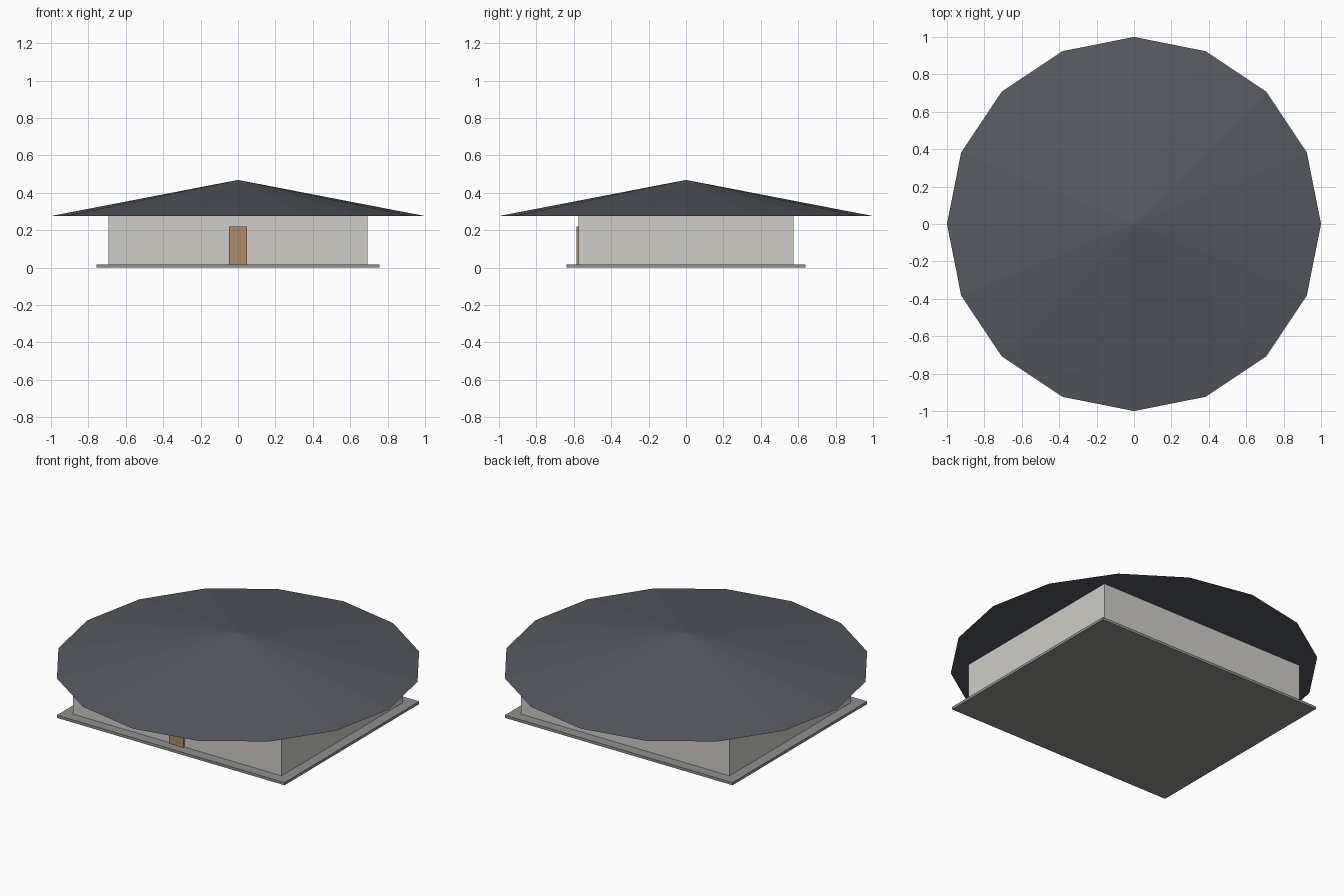
import bpy

if "Cube" in bpy.data.objects:
    bpy.data.objects.remove(bpy.data.objects["Cube"])


def material(name, rgb):
    mat = bpy.data.materials.new(name)
    mat.diffuse_color = (*rgb, 1)
    mat.use_nodes = True
    mat.node_tree.nodes["Principled BSDF"].inputs["Base Color"].default_value = mat.diffuse_color
    return mat


def box(name, half_x, y0, y1, z0, z1, mat):
    bpy.ops.mesh.primitive_cube_add(size=1, location=(0, (y0 + y1) / 2, (z0 + z1) / 2))
    obj = bpy.context.object
    obj.name = name
    obj.scale = (2 * half_x, y1 - y0, z1 - z0)
    bpy.ops.object.transform_apply(location=False, rotation=False, scale=True)
    obj.data.materials.append(mat)
    return obj


stone = material("stone", (0.28, 0.28, 0.27))
plaster = material("plaster", (0.62, 0.61, 0.57))
wood = material("wood", (0.42, 0.26, 0.13))
slate = material("slate", (0.09, 0.10, 0.115))

# Floor slab, walls and front door
box("floor_slab", 0.756, -0.638, 0.638, 0, 0.016, stone)
box("walls", 0.693, -0.576, 0.576, 0.016, 0.276, plaster)
box("front_door", 0.047, -0.585, -0.57, 0.016, 0.22, wood)

# Sixteen-sided conical roof
bpy.ops.mesh.primitive_cone_add(vertices=16, radius1=1, radius2=0, depth=0.193,
                                location=(0, 0, 0.276 + 0.193 / 2))
roof = bpy.context.object
roof.name = "roof"
roof.data.materials.append(slate)
